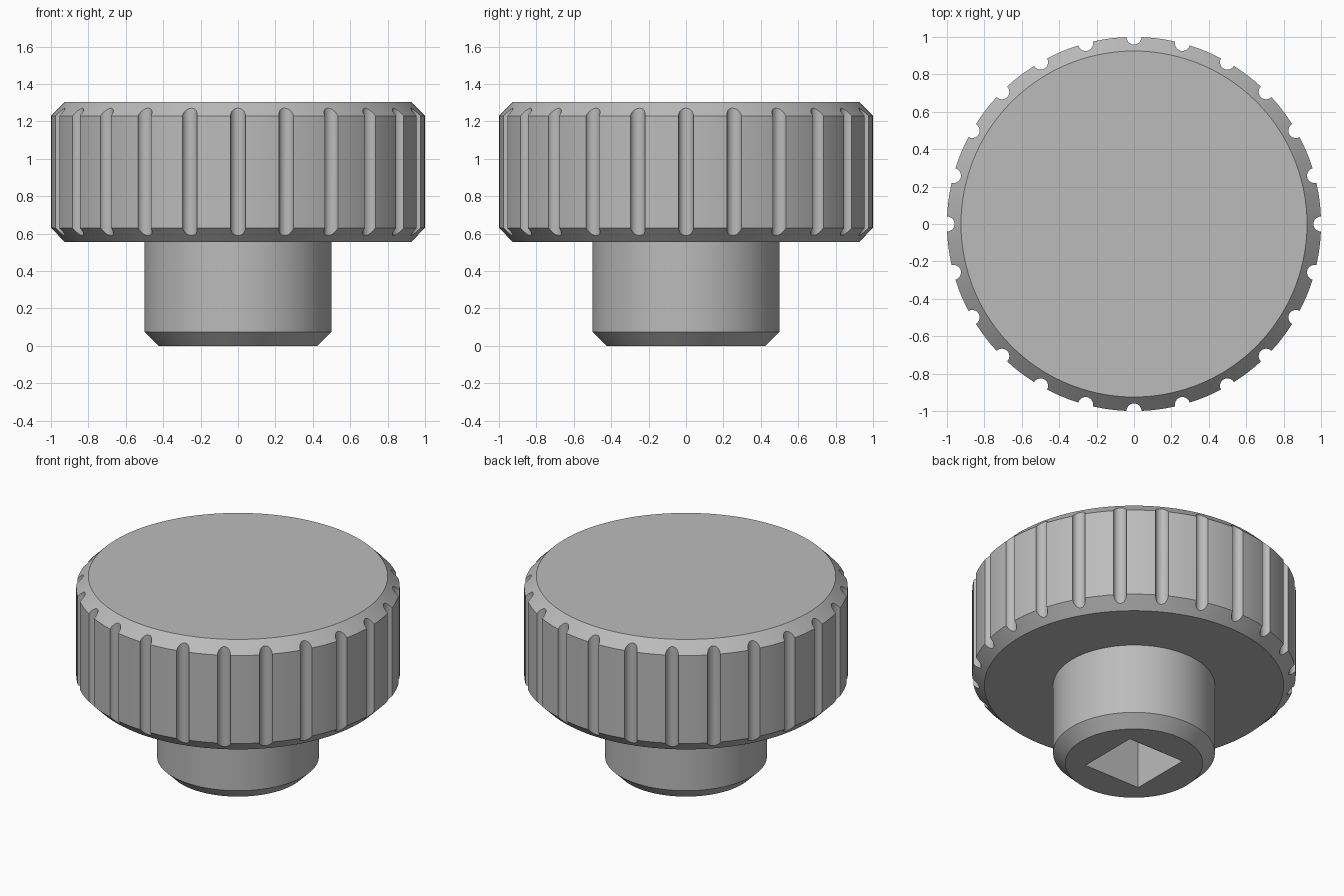
import bpy, bmesh, math
from mathutils import Matrix

if "Cube" in bpy.data.objects:
    bpy.data.objects.remove(bpy.data.objects["Cube"], do_unlink=True)

grey = bpy.data.materials.new("plain grey")
grey.use_nodes = True
colour = (0.5, 0.5, 0.5, 1)
grey.diffuse_color = colour
grey.node_tree.nodes["Principled BSDF"].inputs["Base Color"].default_value = colour


def make_object(name, bm):
    bmesh.ops.recalc_face_normals(bm, faces=bm.faces)
    mesh = bpy.data.meshes.new(name)
    bm.to_mesh(mesh)
    bm.free()
    mesh.materials.append(grey)
    obj = bpy.data.objects.new(name, mesh)
    bpy.context.collection.objects.link(obj)
    return obj


def turned(name, profile, sides=144):
    """Solid of revolution from (radius, height) points, with flat end caps."""
    bm = bmesh.new()
    rings = []
    for r, z in profile:
        ring = bmesh.ops.create_circle(bm, segments=sides, radius=r,
                                       matrix=Matrix.Translation((0, 0, z)))["verts"]
        rings.append(ring)
    for low, high in zip(rings, rings[1:]):
        for i in range(sides):
            j = (i + 1) % sides
            bm.faces.new((low[i], low[j], high[j], high[i]))
    bm.faces.new(rings[0])
    bm.faces.new(rings[-1])
    return make_object(name, bm)


def carve(obj, cutter):
    """Subtract the cutter, apply the result and smooth the round faces."""
    cutter.hide_render = True
    mod = obj.modifiers.new("carve", 'BOOLEAN')
    mod.operation = 'DIFFERENCE'
    mod.solver = 'EXACT'
    mod.object = cutter
    bpy.ops.object.select_all(action='DESELECT')
    bpy.context.view_layer.objects.active = obj
    obj.select_set(True)
    bpy.ops.object.modifier_apply(modifier=mod.name)
    bpy.data.objects.remove(cutter, do_unlink=True)
    bpy.ops.object.shade_smooth_by_angle(angle=math.radians(30))


# Chamfered grip disc
CHAMFER = 0.075
head = turned("grip_head", [(1 - CHAMFER, 0.555), (1, 0.555 + CHAMFER),
                            (1, 1.305 - CHAMFER), (1 - CHAMFER, 1.305)])

# Round finger grooves around the rim
GROOVES = 24
bm = bmesh.new()
for i in range(GROOVES):
    place = (Matrix.Rotation(math.tau * i / GROOVES, 4, 'Z')
             @ Matrix.Translation((0.999, 0, 0.93)))
    bmesh.ops.create_cone(bm, cap_ends=True, segments=24, radius1=0.04,
                          radius2=0.04, depth=1.2, matrix=place)
carve(head, make_object("groove_cutter", bm))

# Stem with chamfered foot
stem = turned("stem", [(0.5 - CHAMFER, 0), (0.5, CHAMFER), (0.5, 0.555)])

# Square drive socket in the underside
bm = bmesh.new()
bmesh.ops.create_cube(bm, size=1, matrix=Matrix.Diagonal((0.425, 0.425, 1, 1)))
carve(stem, make_object("socket_cutter", bm))
